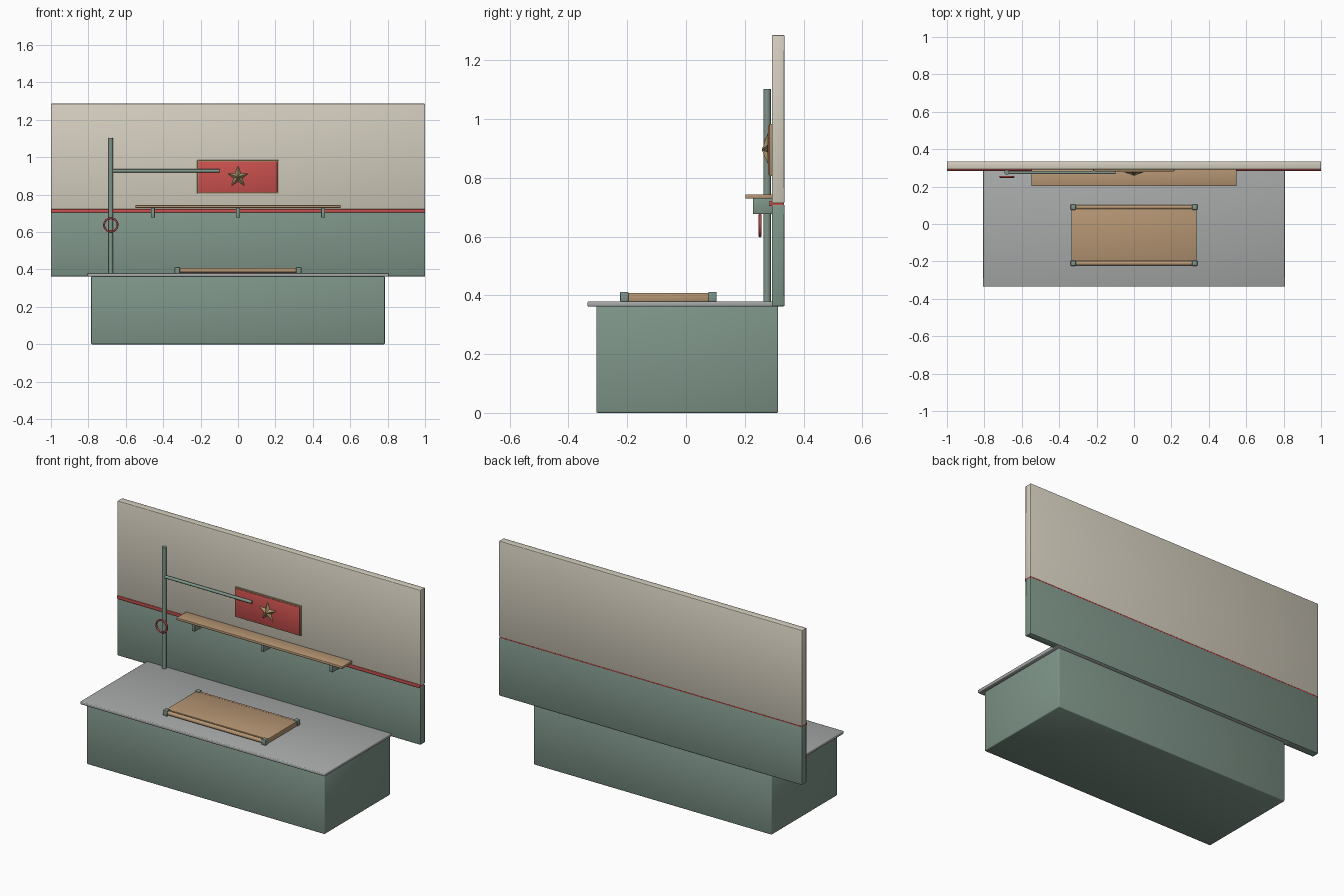
import bpy, bmesh
from math import pi, sin, cos, radians
from mathutils import Matrix, Vector

cube = bpy.data.objects.get("Cube")
if cube:
    bpy.data.objects.remove(cube, do_unlink=True)


def material(name, r, g, b):
    m = bpy.data.materials.new(name)
    m.use_nodes = True
    m.diffuse_color = (r, g, b, 1)
    m.node_tree.nodes["Principled BSDF"].inputs["Base Color"].default_value = (r, g, b, 1)
    return m


GREEN = material("sage green", 0.21, 0.30, 0.25)
CREAM = material("cream", 0.66, 0.62, 0.52)
GREY = material("counter grey", 0.39, 0.40, 0.40)
WOOD = material("wood", 0.46, 0.30, 0.17)
RED = material("red", 0.58, 0.08, 0.075)
GOLD = material("dull gold", 0.38, 0.29, 0.14)


def finish(name, bm, mat, angle=60):
    bmesh.ops.recalc_face_normals(bm, faces=bm.faces)
    mesh = bpy.data.meshes.new(name)
    bm.to_mesh(mesh)
    bm.free()
    mesh.materials.append(mat)
    ob = bpy.data.objects.new(name, mesh)
    bpy.context.collection.objects.link(ob)
    bpy.ops.object.select_all(action='DESELECT')
    ob.select_set(True)
    bpy.context.view_layer.objects.active = ob
    bpy.ops.object.shade_smooth_by_angle(angle=radians(angle))
    return ob


def box(name, mat, x, y, z, bevel=0.003):
    """Softly bevelled box from its (min, max) on each axis."""
    bm = bmesh.new()
    bmesh.ops.create_cube(bm, size=1)
    for v in bm.verts:
        v.co = [lo + (c + 0.5) * (hi - lo) for c, (lo, hi) in zip(v.co, (x, y, z))]
    if bevel:
        bmesh.ops.bevel(bm, geom=bm.edges[:], offset=bevel, segments=2,
                        affect='EDGES', profile=0.5)
    return finish(name, bm, mat)


def rod(name, mat, a, b, radius, sides=16):
    """Capped cylinder between two points."""
    a, b = Vector(a), Vector(b)
    d = b - a
    place = Matrix.Translation((a + b) / 2) @ d.to_track_quat('Z', 'Y').to_matrix().to_4x4()
    bm = bmesh.new()
    bmesh.ops.create_cone(bm, cap_ends=True, segments=sides, radius1=radius,
                          radius2=radius, depth=d.length, matrix=place)
    return finish(name, bm, mat, 40)


# Counter
box("counter_base", GREEN, (-0.785, 0.785), (-0.305, 0.314), (0, 0.364), 0.005)
box("counter_top", GREY, (-0.807, 0.807), (-0.335, 0.332), (0.362, 0.38), 0.004)

# Back wall: two panels with a red rail between them
box("lower_wall", GREEN, (-1, 1), (0.292, 0.335), (0.363, 0.709))
box("upper_wall", CREAM, (-1, 1), (0.292, 0.335), (0.714, 1.286))
box("wall_rail", RED, (-1, 1), (0.284, 0.294), (0.704, 0.722))
box("wall_rail_core", RED, (-0.999, 0.999), (0.290, 0.334), (0.704, 0.719), 0)

# Shelf with brackets
box("shelf", WOOD, (-0.548, 0.548), (0.202, 0.295), (0.729, 0.744))
for i in (-1, 0, 1):
    x = i * 0.455
    box("shelf_bracket", GREEN, (x - 0.01, x + 0.01), (0.228, 0.295), (0.677, 0.73), 0.002)

# Pole with a side arm
rod("pole", GREEN, (-0.68, 0.276, 0.378), (-0.68, 0.276, 1.102), 0.013)
rod("pole_arm", GREEN, (-0.68, 0.275, 0.927), (-0.1, 0.275, 0.927), 0.009)

# Red ring hanging in front of the pole
bm = bmesh.new()
MAJOR, MINOR, AROUND, SIDES = 0.036, 0.005, 32, 8
loops = []
for i in range(AROUND):
    t = 2 * pi * i / AROUND
    loop = []
    for j in range(SIDES):
        p = 2 * pi * j / SIDES
        r = MAJOR + MINOR * cos(p)
        loop.append(bm.verts.new((-0.68 + r * cos(t), 0.252 + MINOR * sin(p), 0.638 + r * sin(t))))
    loops.append(loop)
for i in range(AROUND):
    a, b = loops[i], loops[(i + 1) % AROUND]
    for j in range(SIDES):
        k = (j + 1) % SIDES
        bm.faces.new((a[j], b[j], b[k], a[k]))
finish("ring", bm, RED)

# Red banner with a thin border
box("banner_border", GOLD, (-0.218, 0.216), (0.284, 0.294), (0.806, 0.984), 0.001)
box("banner", RED, (-0.212, 0.210), (0.280, 0.290), (0.812, 0.978), 0.002)

# Faceted star on the banner
bm = bmesh.new()
rim = []
for i in range(10):
    r = 0.06 if i % 2 == 0 else 0.024
    t = pi / 2 + i * pi / 5
    rim.append(bm.verts.new((r * cos(t), 0.279, 0.895 + r * sin(t))))
tip = bm.verts.new((0, 0.258, 0.895))
for a, b in zip(rim, rim[1:] + rim[:1]):
    bm.faces.new((a, b, tip))
bm.faces.new(rim)
finish("star", bm, GOLD, 5)

# Board lying on the counter, with side rods and corner caps
box("board", WOOD, (-0.335, 0.335), (-0.198, 0.082), (0.379, 0.408))
for y in (-0.210, 0.090):
    rod("board_rod", WOOD, (-0.33, y, 0.395), (0.33, y, 0.395), 0.012)
    for s in (-1, 1):
        x = s * 0.325
        box("corner_cap", GREEN, (x - 0.014, x + 0.014), (y - 0.014, y + 0.014),
            (0.379, 0.412))
